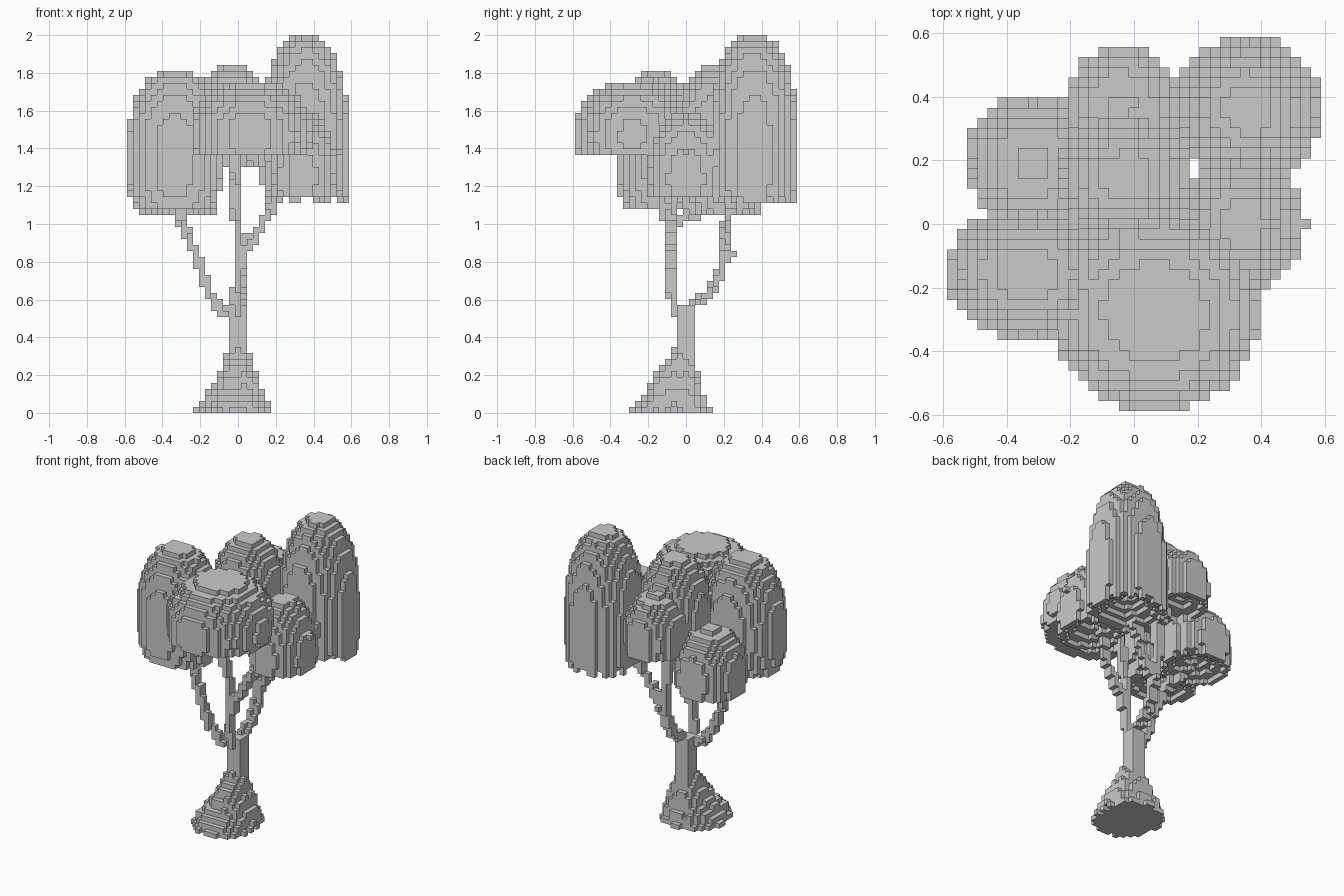
import bpy, bmesh, math, random
from mathutils import Vector

if "Cube" in bpy.data.objects:
    bpy.data.objects.remove(bpy.data.objects["Cube"])

random.seed(4)
H = 2 / 63                      # cube size
NX, NZ = 18, 63                 # cubes each side of centre, cubes in height
owner = {}                      # filled cube -> part name

grey = bpy.data.materials.new("stone_grey")
grey.diffuse_color = (0.59, 0.59, 0.59, 1)
grey.use_nodes = True
grey.node_tree.nodes["Principled BSDF"].inputs["Base Color"].default_value = grey.diffuse_color


def centre(c):
    return Vector((c[0] * H, c[1] * H, (c[2] + 0.5) * H))


def fill(name, lo, hi, inside):
    """Claim every free cube in the box whose centre passes the test."""
    rng = [range(max(-NX, math.floor(lo[a] / H)), min(NX, math.ceil(hi[a] / H)) + 1) for a in (0, 1)]
    zs = range(max(0, math.floor(lo[2] / H) - 1), min(NZ - 1, math.ceil(hi[2] / H)) + 1)
    for i in rng[0]:
        for j in rng[1]:
            for k in zs:
                if (i, j, k) not in owner and inside(centre((i, j, k))):
                    owner[i, j, k] = name


def crown(name, cx, cy, rx, ry, bottom, mid, top, low, hollow, e=2.25):
    """Rounded foliage dome, cut flat below with a shallow stepped hollow."""
    def inside(p):
        u, v = abs(p.x - cx) / rx, abs(p.y - cy) / ry
        flat = math.hypot(u, v) ** e
        w = (p.z - mid) / (top - mid) if p.z > mid else (mid - p.z) / low
        floor = bottom + hollow * max(0, 1 - 1.05 * math.hypot(u, v))
        return p.z > floor and flat + w ** e < 1
    fill(name, (cx - rx, cy - ry, bottom), (cx + rx, cy + ry, top), inside)


def branch(name, pts, r=0.026):
    """Thin limb of cubes along a bent path."""
    for a, b in zip(pts, pts[1:]):
        a, b = Vector(a), Vector(b)
        d = b - a

        def inside(p):
            t = min(1, max(0, (p - a).dot(d) / d.length_squared))
            return (p - a - d * t).length < r
        lo = [min(a[n], b[n]) - r for n in range(3)]
        hi = [max(a[n], b[n]) + r for n in range(3)]
        fill(name, lo, hi, inside)


def lerp(table, z):
    for (z0, *v0), (z1, *v1) in zip(table, table[1:]):
        if z <= z1:
            t = (z - z0) / (z1 - z0)
            return [p + (q - p) * t for p, q in zip(v0, v1)]
    return table[-1][1:]


# Foliage crowns
crown("front_crown", 0.065, -0.28, 0.325, 0.313, 1.35, 1.47, 1.76, 0.30, 0.12)
crown("front_left_crown", -0.335, -0.155, 0.257, 0.214, 1.05, 1.34, 1.82, 0.40, 0.14, 2.35)
crown("back_left_crown", -0.32, 0.195, 0.213, 0.212, 1.05, 1.17, 1.45, 0.28, 0.12)
crown("back_crown", -0.035, 0.37, 0.18, 0.195, 1.30, 1.42, 1.67, 0.28, 0.10)
crown("centre_crown", -0.025, 0.15, 0.215, 0.21, 1.31, 1.48, 1.85, 0.37, 0.10, 2.1)
crown("back_right_crown", 0.357, 0.36, 0.234, 0.234, 1.12, 1.35, 2.005, 0.60, 0.17, 2.45)
crown("right_crown", 0.34, 0.0, 0.19, 0.21, 1.14, 1.24, 1.60, 0.28, 0.12, 2.0)
branch("right_crown", [(0.5, 0, 1.38), (0.54, 0, 1.38)], 0.017)

# Flared trunk: height, centre x, centre y, half-width x, half-width y
PROFILE = [(0, -0.03, -0.08, 0.20, 0.215), (0.06, -0.02, -0.075, 0.18, 0.185),
           (0.12, -0.01, -0.06, 0.14, 0.145), (0.22, 0, -0.045, 0.09, 0.11),
           (0.30, 0, -0.02, 0.065, 0.065), (0.36, 0, 0, 0.05, 0.05), (0.56, 0, 0, 0.045, 0.045)]


def in_trunk(p):
    cx, cy, rx, ry = lerp(PROFILE, p.z)
    rough = 1 + (random.uniform(-0.15, 0.15) if p.z < 0.3 else 0)
    u, v = abs(p.x - cx) / rx, abs(p.y - cy) / ry
    return p.z < 0.58 and u ** 2.4 + v ** 2.4 < rough


fill("trunk", (-0.25, -0.32, 0), (0.2, 0.16, 0.57), in_trunk)

# Limbs
fork = (-0.29, -0.06, 1.0)
branch("left_limb", [(0, 0, 0.5), (-0.08, -0.05, 0.54), (-0.16, -0.08, 0.63),
                     (-0.20, -0.09, 0.78), (-0.25, -0.08, 0.91), fork])
branch("left_limb", [fork, (-0.33, -0.14, 1.15)])
branch("left_limb", [fork, (-0.33, 0.05, 1.05), (-0.34, 0.15, 1.15)])
branch("front_limb", [(0, -0.03, 0.5), (-0.01, -0.07, 0.62), (0, -0.08, 0.8),
                      (0, -0.09, 0.98), (-0.01, -0.12, 1.1), (-0.01, -0.17, 1.45)])
branch("right_limb", [(0, -0.08, 0.72), (0.03, -0.08, 0.84), (0.09, -0.08, 0.93),
                      (0.15, -0.08, 1.03), (0.19, -0.05, 1.12), (0.27, 0, 1.25)])
branch("back_limb", [(0, 0.03, 0.57), (0.01, 0.1, 0.61), (0.01, 0.17, 0.70), (0.02, 0.21, 0.85),
                     (-0.01, 0.22, 1.05), (-0.02, 0.19, 1.42)], 0.028)
branch("back_limb", [(-0.01, 0.21, 1.2), (-0.03, 0.34, 1.42)])
branch("back_right_limb", [(0.02, 0.21, 0.82), (0.09, 0.21, 0.94), (0.16, 0.23, 1.06),
                           (0.24, 0.28, 1.2), (0.3, 0.32, 1.3)])
branch("back_limb", [(0.02, 0.2, 0.84), (0.02, 0.25, 0.84)], 0.018)


def build(name):
    """Mesh of the exposed cube faces of one part."""
    bm = bmesh.new()
    verts = {}

    def vert(key):
        if key not in verts:
            x, y, z = key
            verts[key] = bm.verts.new(((x - 0.5) * H, (y - 0.5) * H, z * H))
        return verts[key]

    for c in [c for c, n in owner.items() if n == name]:
        for axis in range(3):
            for side in (0, 1):
                near = list(c)
                near[axis] += 2 * side - 1
                if tuple(near) in owner:
                    continue
                quad = []
                for s, t in ((0, 0), (1, 0), (1, 1), (0, 1)):
                    k = list(c)
                    k[axis] += side
                    k[(axis + 1) % 3] += s
                    k[(axis + 2) % 3] += t
                    quad.append(vert(tuple(k)))
                bm.faces.new(quad if side else quad[::-1])
    mesh = bpy.data.meshes.new(name)
    bm.to_mesh(mesh)
    bm.free()
    mesh.materials.append(grey)
    bpy.context.collection.objects.link(bpy.data.objects.new(name, mesh))


for part in sorted(set(owner.values())):
    build(part)
